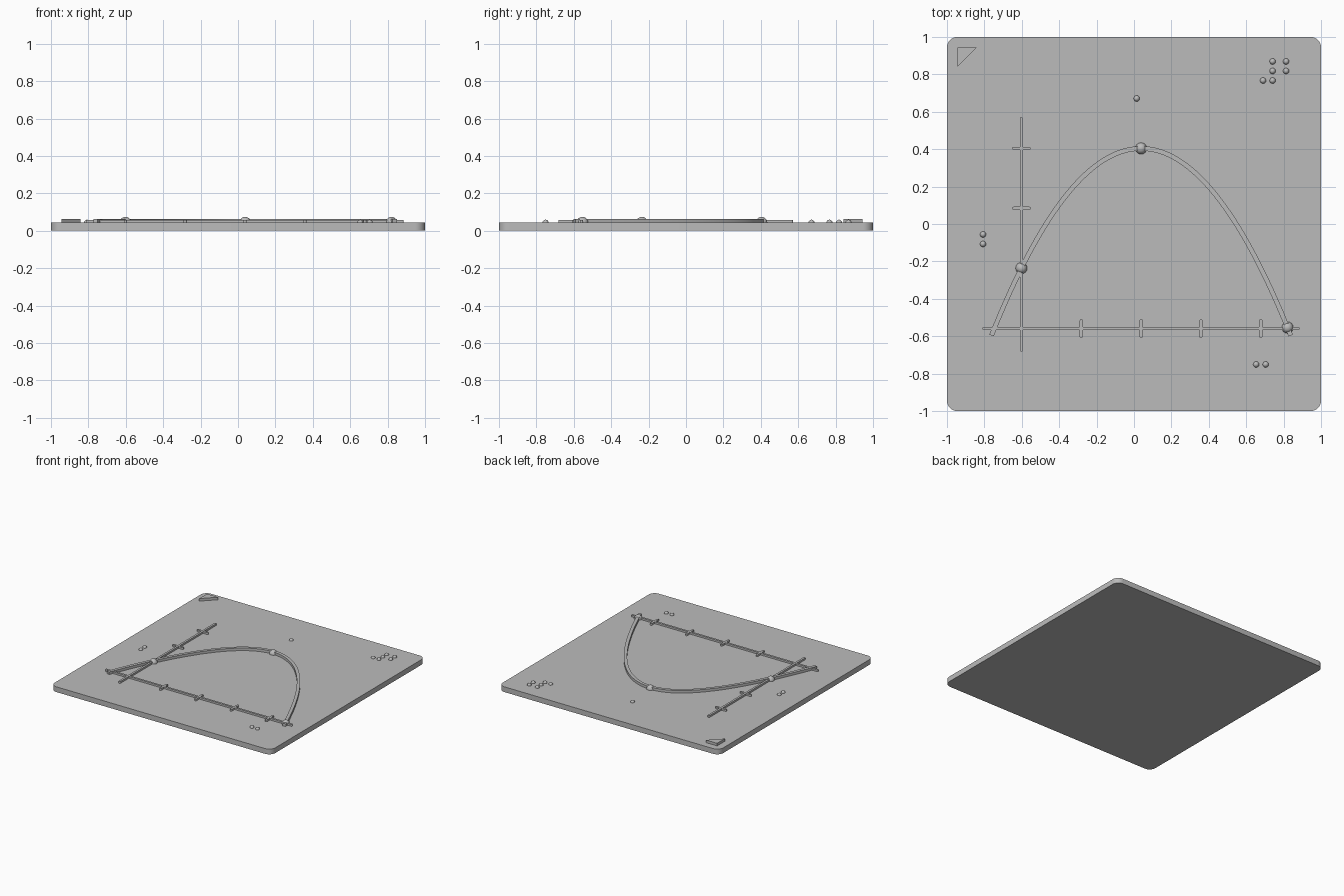
import bpy, bmesh, math

cube = bpy.data.objects.get("Cube")
if cube:
    bpy.data.objects.remove(cube, do_unlink=True)

TOP = 0.043          # upper face of the plate
AXIS_TOP = 0.058
CURVE_TOP = 0.064

grey = bpy.data.materials.new("plain_grey")
grey.use_nodes = True
grey.diffuse_color = (0.5, 0.5, 0.5, 1)
grey.node_tree.nodes["Principled BSDF"].inputs["Base Color"].default_value = (0.5, 0.5, 0.5, 1)


def finish(name, bm):
    bmesh.ops.recalc_face_normals(bm, faces=bm.faces)
    mesh = bpy.data.meshes.new(name)
    bm.to_mesh(mesh)
    bm.free()
    mesh.materials.append(grey)
    obj = bpy.data.objects.new(name, mesh)
    bpy.context.collection.objects.link(obj)
    return obj


def prism(name, outline, z0, z1):
    """Extrude a flat outline from z0 up to z1."""
    bm = bmesh.new()
    low = [bm.verts.new((x, y, z0)) for x, y in outline]
    high = [bm.verts.new((x, y, z1)) for x, y in outline]
    bm.faces.new(low)
    bm.faces.new(high)
    n = len(outline)
    for i in range(n):
        j = (i + 1) % n
        bm.faces.new((low[i], low[j], high[j], high[i]))
    return finish(name, bm)


def rounded_box(cx, cy, hx, hy, r, steps=8):
    """Outline of a rectangle with rounded corners."""
    pts = []
    for k, (sx, sy) in enumerate(((1, 1), (-1, 1), (-1, -1), (1, -1))):
        for i in range(steps + 1):
            a = math.pi / 2 * (k + i / steps)
            p = (cx + sx * (hx - r) + r * math.cos(a),
                 cy + sy * (hy - r) + r * math.sin(a))
            if not pts or math.dist(p, pts[-1]) > 1e-5:
                pts.append(p)
    if math.dist(pts[0], pts[-1]) < 1e-5:
        pts.pop()
    return pts


def bar(name, cx, cy, hx, hy):
    return prism(name, rounded_box(cx, cy, hx, hy, 0.0085, 5), TOP - 0.01, AXIS_TOP)


def fuse(base, parts):
    """Weld the parts into the base so the bars form one ridge."""
    for part in parts:
        mod = base.modifiers.new("fuse", 'BOOLEAN')
        mod.operation = 'UNION'
        mod.solver = 'EXACT'
        mod.object = part
        bpy.context.view_layer.objects.active = base
        bpy.ops.object.modifier_apply(modifier=mod.name)
        bpy.data.objects.remove(part, do_unlink=True)


def dome(name, x, y, r):
    bm = bmesh.new()
    bmesh.ops.create_uvsphere(bm, u_segments=16, v_segments=10, radius=r)
    bmesh.ops.translate(bm, verts=bm.verts, vec=(x, y, TOP))
    return finish(name, bm)


def parabola(x):
    return 0.404 - 1.5625 * (x - 0.038) ** 2


# Base plate with rounded corners
prism("base_plate", rounded_box(0, 0, 1, 1, 0.055), 0, TOP)

# Corner orientation triangle
prism("corner_triangle", [(-0.943, 0.944), (-0.943, 0.842), (-0.841, 0.944)],
      TOP - 0.01, CURVE_TOP)

# Axes with evenly spaced ticks
axes = bar("axes", 0.038, -0.559, 0.848, 0.0085)
ticks = [bar("tick", 0.038 + 0.32 * i, -0.559, 0.0085, 0.05) for i in (-1, 0, 1, 2)]
upright = bar("vertical_axis", -0.602, -0.055, 0.0085, 0.627)
ticks += [bar("tick", -0.602, y, 0.05, 0.0085) for y in (0.084, 0.404)]
fuse(axes, [upright] + ticks)

# Raised parabola, a ribbon of constant width
left, right = [], []
STEPS, HALF = 64, 0.0125
for i in range(STEPS + 1):
    x = -0.762 + 1.6 * i / STEPS
    slope = -3.125 * (x - 0.038)
    length = math.hypot(1, slope)
    nx, ny = -slope / length * HALF, HALF / length
    left.append((x + nx, parabola(x) + ny))
    right.append((x - nx, parabola(x) - ny))
bm = bmesh.new()
rings = []
for l, r in zip(left, right):
    rings.append([bm.verts.new((*p, z)) for p, z in
                  ((l, TOP - 0.01), (l, CURVE_TOP), (r, CURVE_TOP), (r, TOP - 0.01))])
for a, b in zip(rings, rings[1:]):
    for k in range(4):
        bm.faces.new((a[k], a[(k + 1) % 4], b[(k + 1) % 4], b[k]))
bm.faces.new(rings[0])
bm.faces.new(rings[-1])
finish("parabola_ridge", bm)

# Marked points on the parabola
for i, x in enumerate((-0.602, 0.038, 0.821)):
    dome(f"curve_point_{i + 1}", x, parabola(x), 0.031)

# Small tactile dots beside the axes, above the peak and in the corner
dots = [(0.014, 0.671), (-0.807, -0.056), (-0.807, -0.107),
        (0.653, -0.751), (0.704, -0.751),
        (0.741, 0.869), (0.813, 0.869), (0.741, 0.818), (0.813, 0.818),
        (0.690, 0.767), (0.741, 0.767)]
for i, (x, y) in enumerate(dots):
    dome(f"tactile_dot_{i + 1}", x, y, 0.016)

# Smooth shading with crisp edges
bpy.ops.object.select_all(action='DESELECT')
for obj in bpy.context.collection.objects:
    if obj.type == 'MESH' and grey.name in obj.data.materials:
        obj.select_set(True)
        bpy.context.view_layer.objects.active = obj
bpy.ops.object.shade_smooth_by_angle(angle=math.radians(30))
